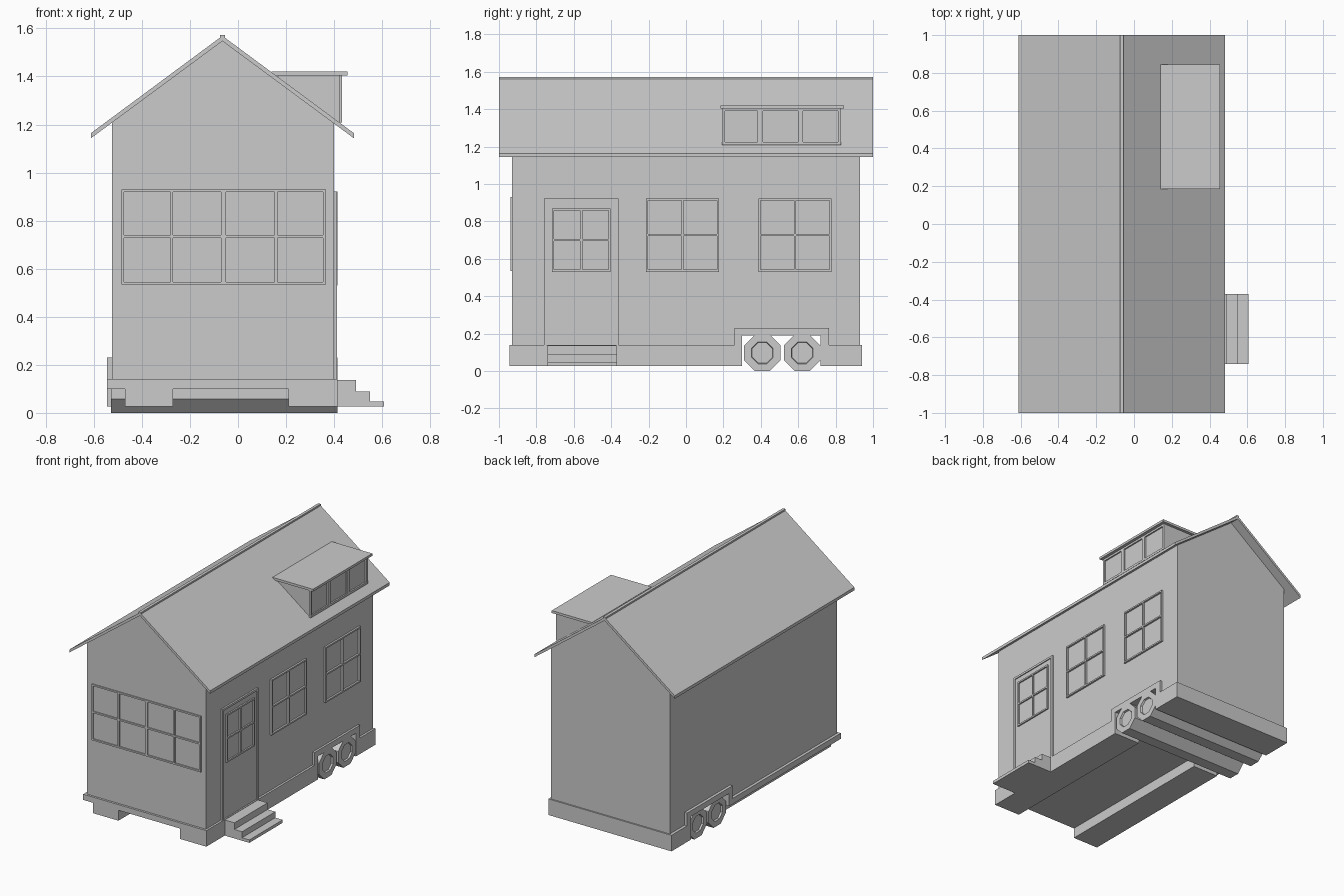
import bpy, bmesh, math
from mathutils import Matrix, Vector

if "Cube" in bpy.data.objects:
    bpy.data.objects.remove(bpy.data.objects["Cube"])


def finish(name, bm):
    bmesh.ops.recalc_face_normals(bm, faces=bm.faces)
    me = bpy.data.meshes.new(name)
    bm.to_mesh(me)
    bm.free()
    ob = bpy.data.objects.new(name, me)
    bpy.context.collection.objects.link(ob)
    return ob


def add_box(bm, lo, hi):
    lo, hi = Vector(lo), Vector(hi)
    m = Matrix.Translation((lo + hi) / 2) @ Matrix.Diagonal((*(hi - lo), 1))
    bmesh.ops.create_cube(bm, size=1, matrix=m)


def boxes(name, *pairs):
    bm = bmesh.new()
    for lo, hi in pairs:
        add_box(bm, lo, hi)
    return finish(name, bm)


def extrude(name, pts, a, b, axis='y'):
    """Extrude an (x, z) profile along y, or a (y, z) profile along x."""
    bm = bmesh.new()
    at = (lambda p, d: (p[0], d, p[1])) if axis == 'y' else (lambda p, d: (d, *p))
    face = bm.faces.new([bm.verts.new(at(p, a)) for p in pts])
    ext = bmesh.ops.extrude_face_region(bm, geom=[face])['geom']
    move = (0, b - a, 0) if axis == 'y' else (b - a, 0, 0)
    bmesh.ops.translate(bm, vec=move, verts=[v for v in ext if isinstance(v, bmesh.types.BMVert)])
    return finish(name, bm)


def window(name, axis, depth, us, zs, w=0.011, heavy=()):
    """Grid of frame bars at the given bar centres; depth is (inner, outer)."""
    bm = bmesh.new()
    d0, d1 = depth

    def bar(u0, u1, z0, z1, outer):
        if axis == 'x':
            add_box(bm, (d0, u0, z0), (outer, u1, z1))
        else:
            add_box(bm, (u0, outer, z0), (u1, d0, z1))
    h = w / 2
    for u in us:
        k = h * 1.8 if u in heavy else h
        bar(u - k, u + k, zs[0] - h, zs[-1] + h, d1)
    for z in zs:
        for a, b in zip(us, us[1:]):
            bar(a + h, b - h, z - h, z + h, d1)
    return finish(name, bm)


RX = -0.065                      # ridge position

# House body with gable ends, hollowed over the wheels
body = extrude('house_body', [(-0.525, 0.13), (0.40, 0.13), (0.40, 1.208),
                              (RX, 1.552), (-0.525, 1.208)], -0.93, 0.93)
well = boxes('wheel_well_cutter', ((-0.7, 0.30, -0.1), (0.7, 0.72, 0.19)))
well.hide_render = True
well.display_type = 'WIRE'
cut = body.modifiers.new('wheel_well', 'BOOLEAN')
cut.operation, cut.object, cut.solver = 'DIFFERENCE', well, 'EXACT'

# Base skirt: channelled front section and solid rear section
extrude('front_skirt', [(-0.545, 0.14), (-0.545, 0.10), (-0.47, 0.10), (-0.47, 0.027),
                        (-0.27, 0.027), (-0.27, 0.10), (0.21, 0.10), (0.21, 0.027),
                        (0.415, 0.027), (0.415, 0.14)], -0.945, 0.30)
boxes('rear_skirt', ((-0.545, 0.72, 0.027), (0.415, 0.94, 0.14)))

# Wheel arches on both sides
arch = [(0.26, 0.13), (0.26, 0.23), (0.765, 0.23), (0.765, 0.13),
        (0.72, 0.13), (0.72, 0.19), (0.30, 0.19), (0.30, 0.13)]
extrude('right_wheel_arch', arch, 0.395, 0.415, 'x')
extrude('left_wheel_arch', arch, -0.545, -0.52, 'x')

# Octagonal wheels spanning the width, with recessed hubs
for name, y in (('front_wheels', 0.408), ('rear_wheels', 0.621)):
    bm = bmesh.new()
    m = (Matrix.Translation((-0.057, y, 0.097)) @ Matrix.Rotation(math.pi / 2, 4, 'Y')
         @ Matrix.Rotation(math.pi / 8, 4, 'Z'))
    r = 0.097 / math.cos(math.pi / 8)
    bmesh.ops.create_cone(bm, cap_ends=True, segments=8, radius1=r, radius2=r, depth=0.944, matrix=m)
    for f in [f for f in bm.faces if len(f.verts) == 8]:
        n = f.normal.copy()
        bmesh.ops.inset_region(bm, faces=[f], thickness=0.042)
        bmesh.ops.inset_region(bm, faces=[f], thickness=0.004)
        bmesh.ops.translate(bm, vec=n * -0.012, verts=f.verts)
    finish(name, bm)

# Roof slabs and ridge cap
for name, s in (('left_roof', -1), ('right_roof', 1)):
    extrude(name, [(RX, 1.569), (RX + s * 0.547, 1.164), (RX + s * 0.547, 1.143), (RX, 1.547)], -1, 1)
boxes('ridge_cap', ((RX - 0.01, -1, 1.555), (RX + 0.01, 1, 1.573)))

# Dormer: side-profile body, window grid and flat roof
extrude('dormer_body', [(0.16, 1.403), (0.423, 1.403), (0.423, 1.20)], 0.20, 0.825)
window('dormer_window', 'x', (0.42, 0.433), [0.20, 0.398, 0.612, 0.82], [1.217, 1.397],
       0.016, heavy=(0.398, 0.612))
boxes('dormer_roof', ((0.14, 0.185, 1.403), (0.455, 0.845, 1.42)))

# Windows
window('front_window', 'y', (-0.925, -0.938), [-0.48, -0.276, -0.06, 0.158, 0.36],
       [0.54, 0.734, 0.924], heavy=(-0.06,))
for name, y in (('side_window_a', -0.018), ('side_window_b', 0.582)):
    window(name, 'x', (0.395, 0.413), [y - 0.19, y, y + 0.19], [0.536, 0.728, 0.916])

# Door with its window
boxes('door', ((0.395, -0.745, 0.13), (0.405, -0.375, 0.91)))
boxes('door_frame', ((0.395, -0.76, 0.13), (0.412, -0.745, 0.922)),
      ((0.395, -0.375, 0.13), (0.412, -0.36, 0.922)),
      ((0.395, -0.745, 0.907), (0.412, -0.375, 0.922)))
window('door_window', 'x', (0.40, 0.415), [-0.71, -0.56, -0.41], [0.536, 0.70, 0.864])

# Entry steps
extrude('entry_steps', [(0.41, 0.027), (0.607, 0.027), (0.607, 0.048), (0.55, 0.048),
                        (0.55, 0.09), (0.49, 0.09), (0.49, 0.137), (0.41, 0.137)], -0.74, -0.37)
